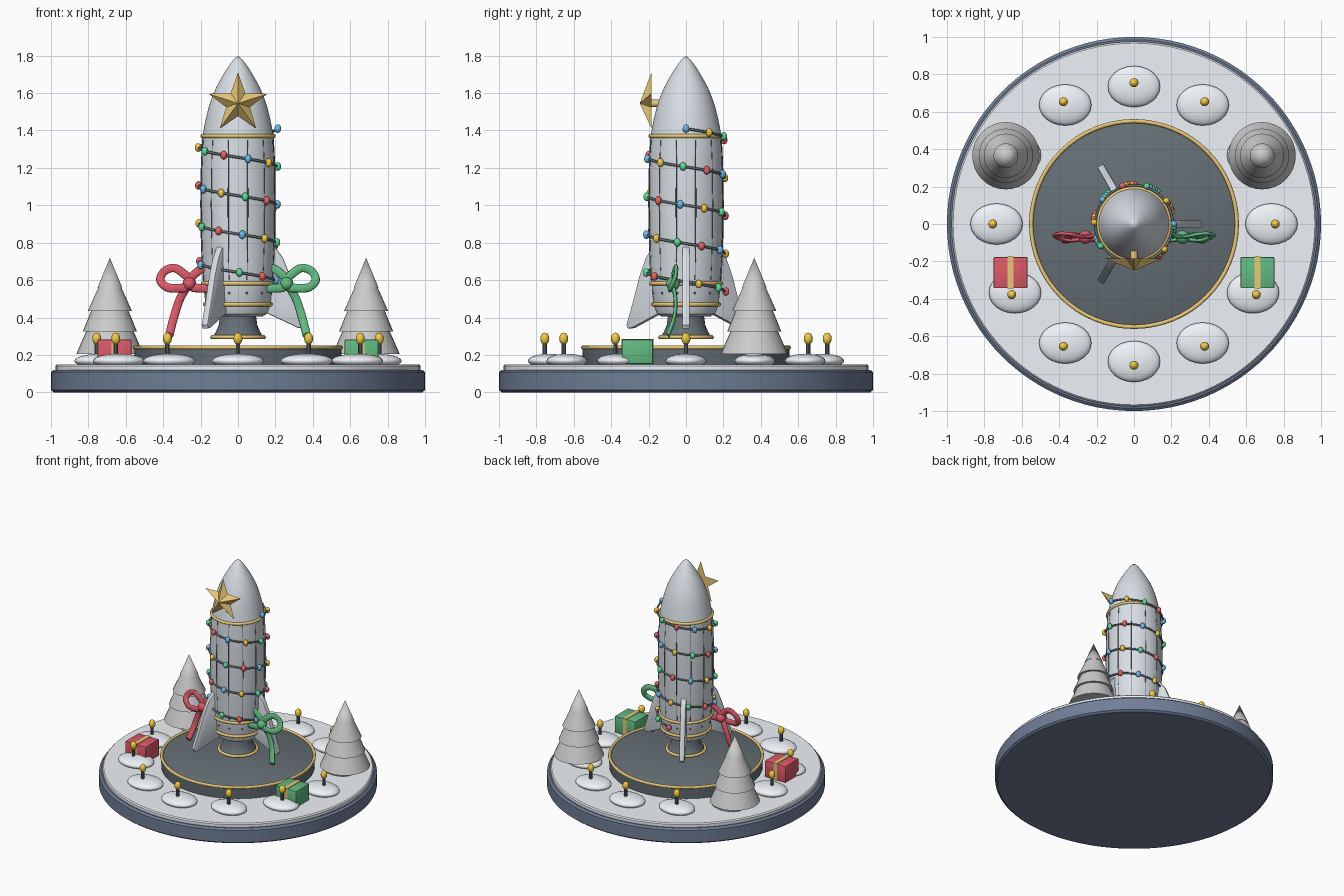
import bpy, bmesh
from math import sin, cos, pi, radians
from mathutils import Matrix, Vector

if "Cube" in bpy.data.objects:
    bpy.data.objects.remove(bpy.data.objects["Cube"])


def mat(name, rgb):
    m = bpy.data.materials.new(name)
    m.diffuse_color = (*rgb, 1)
    m.use_nodes = True
    m.node_tree.nodes["Principled BSDF"].inputs["Base Color"].default_value = m.diffuse_color
    return m


NAVY = mat("navy", (0.16, 0.21, 0.31))
SNOW = mat("snow", (0.86, 0.90, 0.94))
DARK = mat("charcoal", (0.13, 0.16, 0.18))
HULL = mat("hull", (0.68, 0.73, 0.78))
GOLD = mat("gold", (0.82, 0.58, 0.18))
RED = mat("red", (0.72, 0.10, 0.14))
GREEN = mat("green", (0.12, 0.50, 0.22))
BULBS = [mat("bulb_blue", (0.15, 0.5, 0.85)), mat("bulb_amber", (0.9, 0.6, 0.05)),
         mat("bulb_green", (0.1, 0.75, 0.3)), mat("bulb_red", (0.85, 0.12, 0.12))]


def finish(name, bm, material=None, angle=35):
    bmesh.ops.recalc_face_normals(bm, faces=bm.faces)
    me = bpy.data.meshes.new(name)
    bm.to_mesh(me)
    bm.free()
    ob = bpy.data.objects.new(name, me)
    bpy.context.collection.objects.link(ob)
    if material:
        me.materials.append(material)
    if angle:
        me.shade_smooth()
        me.set_sharp_from_angle(angle=radians(angle))
    return ob


def lathe(name, profile, material=None, loc=(0, 0, 0), steps=48, angle=35):
    """Spin (radius, z) points around z; the profile is closed onto the axis."""
    bm = bmesh.new()
    pts = [(0, profile[0][1])] + list(profile) + [(0, profile[-1][1])]
    vs = [bm.verts.new((r, 0, z)) for r, z in pts]
    es = [bm.edges.new(p) for p in zip(vs, vs[1:])]
    bmesh.ops.spin(bm, geom=vs + es, cent=(0, 0, 0), axis=(0, 0, 1), angle=2 * pi, steps=steps)
    bmesh.ops.remove_doubles(bm, verts=bm.verts, dist=1e-5)
    bmesh.ops.dissolve_degenerate(bm, edges=bm.edges, dist=1e-5)
    ob = finish(name, bm, material, angle)
    ob.location = loc
    return ob


def ring(name, r, z, minor, material=GOLD):
    bpy.ops.mesh.primitive_torus_add(major_radius=r, minor_radius=minor, location=(0, 0, z),
                                     major_segments=64, minor_segments=10)
    ob = bpy.context.object
    ob.name = name
    ob.data.materials.append(material)
    ob.data.shade_smooth()


def ball(name, loc, size, material, u=16, v=10):
    bm = bmesh.new()
    bmesh.ops.create_uvsphere(bm, u_segments=u, v_segments=v, radius=1)
    bmesh.ops.scale(bm, vec=size, verts=bm.verts)
    ob = finish(name, bm, material, 180)
    ob.location = loc
    return ob


def box(name, loc, size, material, bevel=0.0):
    bm = bmesh.new()
    bmesh.ops.create_cube(bm, size=1)
    bmesh.ops.scale(bm, vec=size, verts=bm.verts)
    if bevel:
        bmesh.ops.bevel(bm, geom=bm.edges[:], offset=bevel, segments=2, affect='EDGES', profile=0.5)
    ob = finish(name, bm, material, 30)
    ob.location = loc
    return ob


def tube(name, pts, radius, material, kind='POLY', closed=False):
    cu = bpy.data.curves.new(name, 'CURVE')
    cu.dimensions = '3D'
    cu.bevel_depth = radius
    cu.bevel_resolution = 2
    cu.use_fill_caps = True
    cu.materials.append(material)
    sp = cu.splines.new(kind)
    if kind == 'BEZIER':
        sp.bezier_points.add(len(pts) - 1)
        for b, p in zip(sp.bezier_points, pts):
            b.co = p
            b.handle_left_type = b.handle_right_type = 'AUTO'
    else:
        sp.points.add(len(pts) - 1)
        for b, p in zip(sp.points, pts):
            b.co = (*p, 1)
    sp.use_cyclic_u = closed
    ob = bpy.data.objects.new(name, cu)
    bpy.context.collection.objects.link(ob)
    return ob


# Display base, snow layer and launch pad
lathe("base", [(0.985, 0), (1, 0.012), (1, 0.108), (0.985, 0.12)], NAVY, steps=96)
lathe("snow_layer", [(0.975, 0.115), (0.975, 0.142), (0.967, 0.15)], SNOW, steps=96)
lathe("launch_pad", [(0.55, 0.14), (0.555, 0.235), (0.545, 0.24)], DARK, steps=80)
ring("pad_rim", 0.55, 0.24, 0.011)

# Snow mounds with little lamps
for i in range(12):
    a = i * pi / 6
    c, s = cos(a), sin(a)
    ball(f"snow_mound_{i}", (0.735 * c, 0.735 * s, 0.168), (0.14, 0.11, 0.038), SNOW, 24, 12)
    lathe(f"lamp_post_{i}", [(0.012, 0.17), (0.012, 0.27)], DARK, (0.755 * c, 0.755 * s, 0), 10)
    ball(f"lamp_bulb_{i}", (0.755 * c, 0.755 * s, 0.287), (0.024, 0.024, 0.032), BULBS[1])

# Trees and gifts on both sides
for side, sx, colour in (("left", -1, RED), ("right", 1, GREEN)):
    lathe(f"tree_{side}", [(0.05, 0.14), (0.05, 0.205), (0.18, 0.205), (0.127, 0.325), (0.145, 0.325),
                           (0.1, 0.435), (0.118, 0.435), (0.062, 0.56), (0.066, 0.56), (0, 0.72)],
          None, (0.685 * sx, 0.365, 0), 32)
    box(f"gift_{side}", (0.66 * sx, -0.26, 0.217), (0.18, 0.166, 0.13), colour, 0.004)
    box(f"gift_ribbon_{side}", (0.66 * sx, -0.26, 0.2185), (0.03, 0.17, 0.135), GOLD)

# Rocket body
lathe("nozzle", [(0.14, 0.29), (0.12, 0.32), (0.103, 0.36), (0.095, 0.42)], DARK)
ring("nozzle_rim", 0.138, 0.295, 0.011)
lathe("tail_section", [(0.13, 0.405), (0.155, 0.42), (0.175, 0.47), (0.185, 0.59)], HULL)
lathe("hull", [(0.187, 0.575), (0.194, 0.68), (0.2, 0.85), (0.202, 1.0), (0.201, 1.15),
               (0.196, 1.28), (0.19, 1.375)], HULL)
lathe("nose_cone", [(0.19, 1.37), (0.173, 1.46), (0.158, 1.52), (0.14, 1.575), (0.117, 1.63),
                    (0.09, 1.68), (0.06, 1.73), (0.028, 1.775), (0, 1.80)], HULL)
for name, r, z in (("tail_ring", 0.176, 0.47), ("waist_ring", 0.188, 0.582), ("nose_ring", 0.19, 1.37)):
    ring(name, r, z, 0.011)
for i in range(12):
    a = (i + 0.5) * pi / 6
    tube(f"panel_seam_{i}", [(r * cos(a), r * sin(a), z) for r, z in
         ((0.188, 0.6), (0.199, 0.85), (0.202, 1.0), (0.2, 1.15), (0.191, 1.35))], 0.003, DARK)
    ball(f"rivet_{i}", (0.181 * cos(a), 0.181 * sin(a), 0.53), (0.006, 0.006, 0.006), DARK, 8, 6)

# Three swept fins
fin = [(0.16, 0.79), (0.2, 0.775), (0.24, 0.72), (0.28, 0.62), (0.315, 0.5), (0.36, 0.36),
       (0.35, 0.34), (0.32, 0.345), (0.15, 0.425)]
for i in range(3):
    bm = bmesh.new()
    face = bm.faces.new([bm.verts.new((r, -0.02, z)) for r, z in fin])
    ext = bmesh.ops.extrude_face_region(bm, geom=[face])["geom"]
    bmesh.ops.translate(bm, vec=(0, 0.04, 0), verts=[v for v in ext if isinstance(v, bmesh.types.BMVert)])
    rims = [e for e in bm.edges if abs(e.verts[0].co.y - e.verts[1].co.y) < 0.01]
    bmesh.ops.bevel(bm, geom=rims, offset=0.008, segments=2, affect='EDGES', profile=0.5)
    finish(f"fin_{i}", bm, HULL).rotation_euler.z = i * 2 * pi / 3

# Spiral string of lights
TURNS, COUNT, PITCH = 4.25, 44, 0.205


def spiral(t, r=0.207):
    a = t * TURNS * 2 * pi
    return Vector((r * cos(a), r * sin(a), 1.41 - PITCH * TURNS * t))


tube("light_wire", [spiral(i / 200) for i in range(201)], 0.007, DARK)
for i in range(COUNT):
    ball(f"string_bulb_{i}", spiral(i / (COUNT - 1), 0.213), (0.018, 0.018, 0.023), BULBS[i % 4], 12, 8)

# Faceted star on the nose
bm = bmesh.new()
tip = bm.verts.new((0, -0.247, 1.545))
rim = []
for i in range(10):
    r, a = (0.067 if i % 2 else 0.165), pi / 2 + i * pi / 5
    rim.append(bm.verts.new((r * cos(a), -0.185, 1.545 + r * sin(a))))
for i in range(10):
    bm.faces.new((tip, rim[i], rim[(i + 1) % 10]))
bm.faces.new(rim)
finish("star", bm, GOLD, 0)
# Small stud joining star and nose
bm = bmesh.new()
bmesh.ops.create_cone(bm, cap_ends=True, segments=16, radius1=0.02, radius2=0.02, depth=0.07,
                      matrix=Matrix.Translation((0, -0.16, 1.545)) @ Matrix.Rotation(pi / 2, 4, 'X'))
finish("star_stud", bm, GOLD)

# Flattened ribbon bows: two loops, a knot and a hanging tail
for side, sx, colour in (("left", -1, RED), ("right", 1, GREEN)):
    at = (0.26 * sx, -0.07, 0.58)
    for part, d in (("outer", sx), ("inner", -sx)):
        loop = [(0, 0, 0), (0.04 * d, 0.01, 0.062), (0.10 * d, 0.04, 0.083), (0.152 * d, 0.03, 0.04),
                (0.13 * d, -0.02, -0.012), (0.07 * d, -0.04, -0.023)]
        ob = tube(f"bow_{part}_loop_{side}", loop, 0.023, colour, 'BEZIER', True)
        ob.location, ob.scale = at, (1, 0.45, 1)
    tail = [(0.01 * sx, 0, -0.01), (0.05 * sx, 0.03, -0.08), (0.08 * sx, 0.02, -0.17), (0.108 * sx, -0.06, -0.275)]
    ob = tube(f"bow_tail_{side}", tail, 0.023, colour, 'BEZIER')
    ob.location, ob.scale = at, (1, 0.45, 1)
    ball(f"bow_knot_{side}", at, (0.036, 0.036, 0.036), colour)
